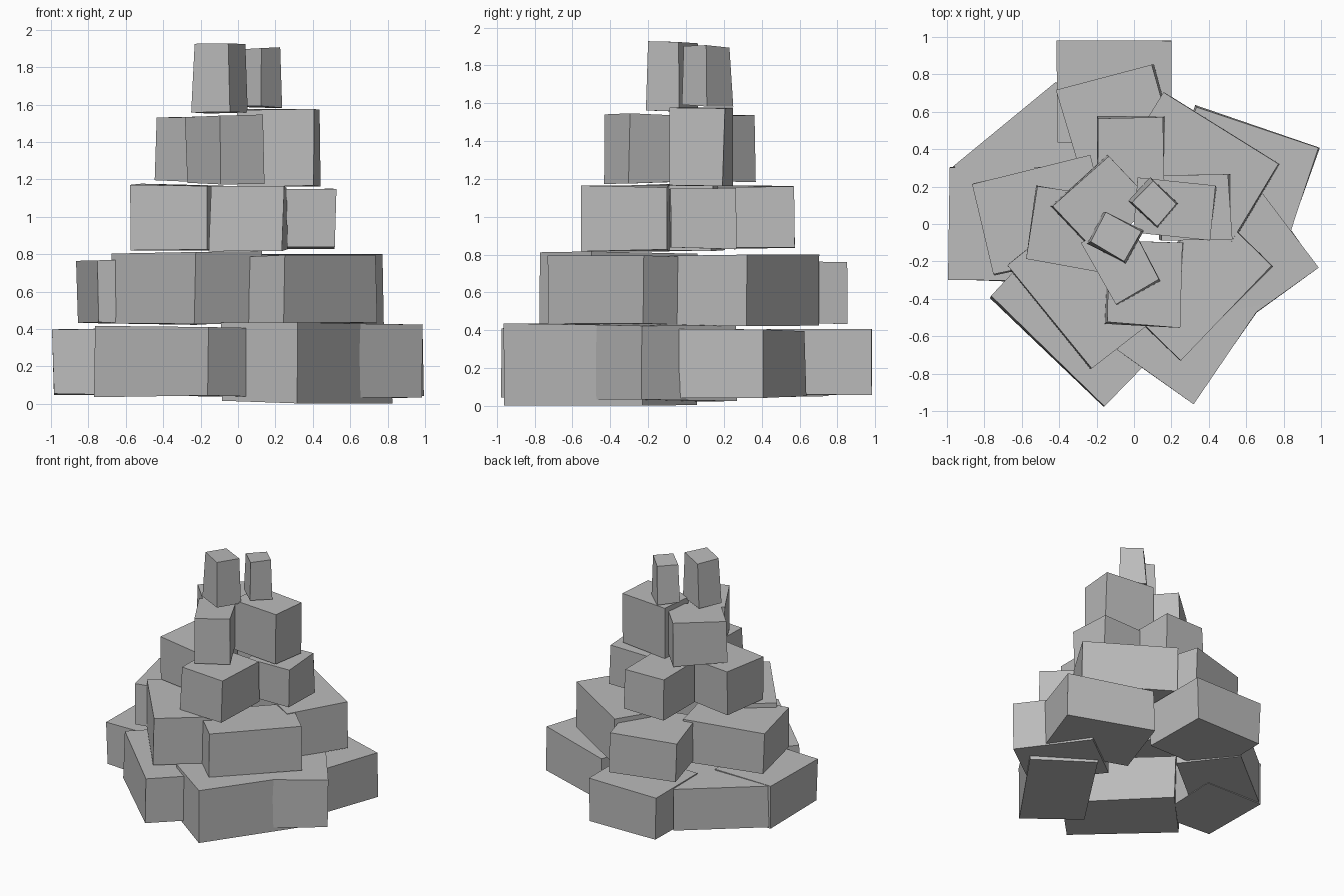
import bpy
import bmesh
import random
from mathutils import Vector

random.seed(4)

cube = bpy.data.objects.get("Cube")
if cube:
    bpy.data.objects.remove(cube, do_unlink=True)

# One plain stone colour
stone = bpy.data.materials.new("stone_grey")
stone.use_nodes = True
stone.diffuse_color = (0.5, 0.5, 0.5, 1)
stone.node_tree.nodes["Principled BSDF"].inputs["Base Color"].default_value = (0.5, 0.5, 0.5, 1)


def rough(point, amount):
    """Nudge a corner so that the block looks hand cut."""
    return point + Vector([random.uniform(-amount, amount) for _ in range(3)])


def add_block(name, start, end, depth, bottom, top, taper=1.0):
    """Block whose outer face runs from start to end, with its body inward on the left."""
    a, b = Vector((*start, 0)), Vector((*end, 0))
    inward = Vector((0, 0, 1)).cross(b - a).normalized() * depth
    outline = [a, b, b + inward, a + inward]
    centre = sum(outline, Vector()) / len(outline)

    bm = bmesh.new()
    lower, upper = [], []
    for corner in outline:
        high = centre + (corner - centre) * taper
        lower.append(bm.verts.new(rough(corner + Vector((0, 0, bottom)), 0.008)))
        upper.append(bm.verts.new(rough(high + Vector((0, 0, top)), 0.008)))
    bm.faces.new(upper)
    bm.faces.new(lower[::-1])
    for i in range(len(outline)):
        j = (i + 1) % len(outline)
        bm.faces.new((lower[i], lower[j], upper[j], upper[i]))
    bmesh.ops.recalc_face_normals(bm, faces=bm.faces)

    mesh = bpy.data.meshes.new(name)
    bm.to_mesh(mesh)
    bm.free()
    mesh.materials.append(stone)
    block = bpy.data.objects.new(name, mesh)
    bpy.context.collection.objects.link(block)
    return block


# Ring of large foundation blocks
add_block("base_west", (-.98, .31), (-.99, -.30), .50, .05, .40)
add_block("base_north_west", (-.42, .76), (-.97, .31), .50, .05, .40)
add_block("base_north", (.20, .98), (-.41, .98), .55, .06, .41)
add_block("base_north_east", (.81, -.12), (.99, .40), .70, .05, .40)
add_block("base_east", (.99, -.23), (.62, .27), .50, .03, .43)
add_block("base_south_east", (.32, -.96), (.82, -.23), .50, .01, .43)
add_block("base_south_west", (-.77, -.39), (-.16, -.98), .50, .04, .41)

# Second ring
add_block("second_north", (.10, .85), (-.41, .71), .50, .44, .76)
add_block("second_north_east", (.78, .32), (.16, .70), .50, .43, .80)
add_block("second_south_east", (.25, -.73), (.74, -.22), .45, .43, .79)
add_block("second_south_west", (-.68, -.22), (-.23, -.78), .45, .43, .81)
add_block("second_west", (-.86, .22), (-.75, -.27), .65, .43, .77)

# Third ring
add_block("third_north", (.16, .57), (-.20, .57), .40, .83, 1.16)
add_block("third_east", (.52, -.08), (.51, .27), .38, .83, 1.15)
add_block("third_south", (-.15, -.53), (.24, -.55), .45, .82, 1.16)
add_block("third_west", (-.52, .20), (-.58, -.19), .42, .82, 1.17)

# Fourth ring
add_block("fourth_north_west", (-.14, .37), (-.44, .10), .36, 1.19, 1.53)
add_block("fourth_east", (.41, -.09), (.44, .20), .42, 1.16, 1.57)
add_block("fourth_south", (-.10, -.43), (.14, -.30), .37, 1.18, 1.54)

# Pair of small capping blocks
add_block("cap_south_west", (-.25, -.10), (-.04, -.21), .19, 1.56, 1.92, .92)
add_block("cap_north_east", (.12, -.02), (.24, .11), .20, 1.59, 1.90, .92)
